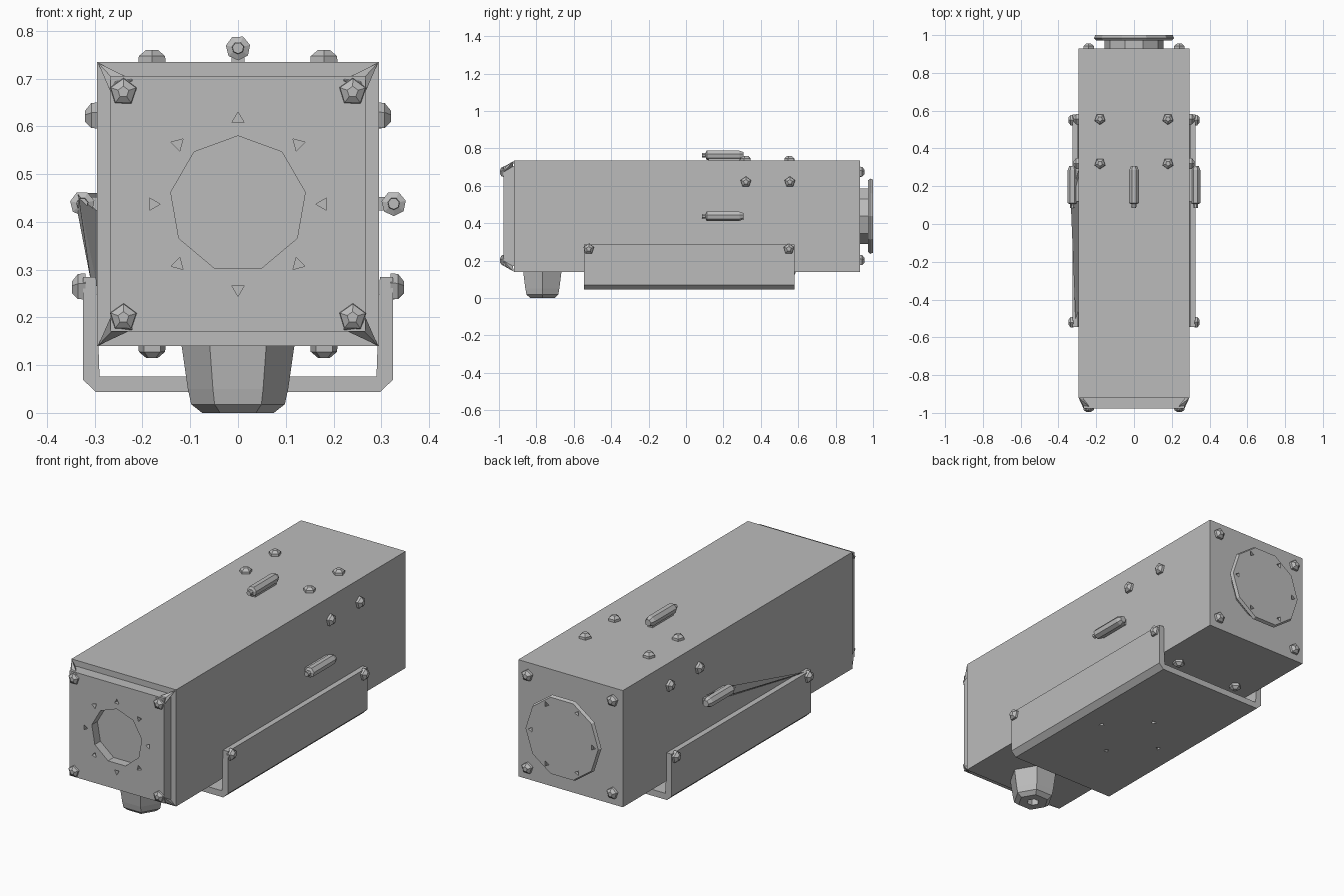
import bpy, bmesh, math
from mathutils import Vector, Matrix

cube = bpy.data.objects.get("Cube")
if cube:
    bpy.data.objects.remove(cube, do_unlink=True)

GREY = (0.5, 0.5, 0.5, 1.0)
metal = bpy.data.materials.new("grey_metal")
metal.use_nodes = True
metal.diffuse_color = GREY
metal.node_tree.nodes["Principled BSDF"].inputs["Base Color"].default_value = GREY


def finish(bm, name):
    bmesh.ops.recalc_face_normals(bm, faces=bm.faces[:])
    mesh = bpy.data.meshes.new(name)
    bm.to_mesh(mesh)
    bm.free()
    mesh.materials.append(metal)
    obj = bpy.data.objects.new(name, mesh)
    bpy.context.collection.objects.link(obj)
    return obj


def add_box(bm, lo, hi):
    lo, hi = Vector(lo), Vector(hi)
    size = hi - lo
    m = Matrix.Translation((lo + hi) / 2) @ Matrix.Diagonal((*size, 1))
    bmesh.ops.create_cube(bm, size=1, matrix=m)


def add_loft(bm, rings, sides, loc, axis, turn=0.0):
    """Stack of (radius, height) polygons rising from loc along axis."""
    m = Matrix.Translation(loc) @ Vector(axis).to_track_quat('Z', 'Y').to_matrix().to_4x4()
    loops = []
    for r, h in rings:
        angles = [turn + math.tau * i / sides for i in range(sides)]
        loops.append([bm.verts.new(m @ Vector((r * math.cos(a), r * math.sin(a), h)))
                      for a in angles])
    for a, b in zip(loops, loops[1:]):
        for i in range(sides):
            j = (i + 1) % sides
            bm.faces.new((a[i], a[j], b[j], b[i]))
    bm.faces.new(loops[0][::-1])
    bm.faces.new(loops[-1])


def loft(name, *args):
    bm = bmesh.new()
    add_loft(bm, *args)
    return finish(bm, name)


def box(name, lo, hi):
    bm = bmesh.new()
    add_box(bm, lo, hi)
    return finish(bm, name)


def hull(name, points):
    bm = bmesh.new()
    for p in points:
        bm.verts.new(p)
    bmesh.ops.convex_hull(bm, input=bm.verts[:])
    return finish(bm, name)


def carve(obj, bm):
    cutter = finish(bm, "cutter")
    cutter.hide_render = True
    mod = obj.modifiers.new("carve", 'BOOLEAN')
    mod.operation = 'DIFFERENCE'
    mod.solver = 'EXACT'
    mod.object = cutter
    bpy.context.view_layer.objects.active = obj
    bpy.ops.object.modifier_apply(modifier=mod.name)
    bpy.data.objects.remove(cutter, do_unlink=True)


def holes(bm, centre, u, v, radius, count, axis, depth):
    """Circle of little three-sided holes, cut inward along axis."""
    for i in range(count):
        a = math.tau * i / count
        p = Vector(centre) + radius * (Vector(u) * math.cos(a) + Vector(v) * math.sin(a))
        add_loft(bm, [(0.015, -0.01), (0.015, depth)], 3, p, axis, a)


X, Y, Z = Vector((1, 0, 0)), Vector((0, 1, 0)), Vector((0, 0, 1))
MID = 0.437

# Housing
box("housing", (-0.295, -0.92, 0.14), (0.295, 0.93, 0.735))

# Front plate with lens recess and ring of screw holes
plate = box("front_plate", (-0.267, -0.977, 0.17), (0.267, -0.92, 0.705))
bm = bmesh.new()
add_loft(bm, [(0.143, -0.02), (0.143, 0.045)], 9, (0, -0.977, MID), Y, math.pi / 2)
holes(bm, (0, -0.977, MID), X, Z, 0.178, 8, Y, 0.02)
carve(plate, bm)

# Rear neck and flange
loft("rear_neck", [(0.157, 0), (0.157, 0.05)], 10, (0, 0.93, MID), Y)
flange = loft("rear_flange", [(0.2, 0), (0.212, 0.012), (0.205, 0.028)], 10, (0, 0.972, MID), Y)
bm = bmesh.new()
holes(bm, (0, 1.0, MID), X, Z, 0.175, 6, -Y, 0.015)
carve(flange, bm)

# U-shaped mounting bracket
outer = [(0.325, 0.285), (0.325, 0.07), (0.298, 0.044)]
inner = [(0.29, 0.076), (0.297, 0.285)]
half = outer + inner
bm = bmesh.new()
profile = outer + [(-x, z) for x, z in reversed(outer)]
profile += [(-x, z) for x, z in reversed(inner)] + inner
face = bm.faces.new([bm.verts.new((x, -0.545, z)) for x, z in profile])
ext = bmesh.ops.extrude_face_region(bm, geom=[face])
verts = [e for e in ext["geom"] if isinstance(e, bmesh.types.BMVert)]
bmesh.ops.translate(bm, verts=verts, vec=(0, 1.125, 0))
bracket = finish(bm, "mounting_bracket")
bm = bmesh.new()
holes(bm, (0, -0.03, 0.044), X, Y, 0.18, 4, Z, 0.015)
carve(bracket, bm)

# Cable gland under the nose
gland = loft("cable_gland", [(0.118, 0), (0.105, 0.09), (0.098, 0.122), (0.075, 0.14)],
             6, (0, -0.768, 0.14), -Z)
bm = bmesh.new()
add_loft(bm, [(0.03, -0.01), (0.03, 0.04)], 6, (0, -0.768, 0), Z)
carve(gland, bm)

# Bolts on every side
BOLT = [(0.03, -0.004), (0.029, 0.012), (0.013, 0.025)]
FLAT_BOLT = [(0.03, -0.004), (0.028, 0.008), (0.012, 0.018)]


def bolt(name, loc, axis, rings=BOLT):
    loft(name, rings, 5, loc, axis, 0.3)


for side, s in (("left", 1), ("right", -1)):
    for level, z in (("upper", 0.672), ("lower", 0.2)):
        bolt(f"front_bolt_{level}_{side}", (s * 0.24, -0.977, z), -Y, FLAT_BOLT)
        bolt(f"rear_bolt_{level}_{side}", (s * 0.24, 0.93, z), Y)
        # Corner gusset behind each front bolt
        t = 1 if z > MID else -1
        hull(f"corner_gusset_{level}_{side}", [
            (s * 0.293, -0.921, MID + t * 0.296), (s * 0.255, -0.98, z + t * 0.02),
            (s * 0.267, -0.977, z), (s * 0.22, -0.98, z + t * 0.025),
            (s * 0.24, -0.93, z)])
    for y in (0.32, 0.555):
        bolt(f"top_bolt_{side}", (s * 0.18, y, 0.735), Z)
        bolt(f"bottom_bolt_{side}", (s * 0.18, y, 0.14), -Z)
        bolt(f"side_bolt_{side}", (s * 0.295, y, 0.62), X * s)
    for y in (-0.52, 0.55):
        bolt(f"bracket_bolt_{side}", (s * 0.323, y, 0.262), X * s)

# Grab bars with narrow tips, on the top and both sides
BAR = [(0.012, 0), (0.013, 0.02), (0.026, 0.026), (0.026, 0.2), (0.017, 0.222)]
for name, x, z in (("top", 0, 0.764), ("left", 0.326, 0.438), ("right", -0.326, 0.438)):
    loft(f"{name}_bar", BAR, 7, (x, 0.085, z), Y, 0.2)
    a = Vector((x, 0, z - MID)).normalized() * 0.02
    base = Vector((x, 0, z)) - a
    box(f"{name}_bar_foot", base + Vector((-0.014, 0.12, -0.014)),
        base + Vector((0.014, 0.29, 0.014)))

# Tapered brace from the right bar down to the bracket
hull("right_brace", [(-0.295, 0.28, 0.46), (-0.335, 0.12, 0.46), (-0.335, 0.12, 0.415),
                     (-0.295, 0.25, 0.412), (-0.308, -0.54, 0.275), (-0.295, -0.54, 0.265)])
